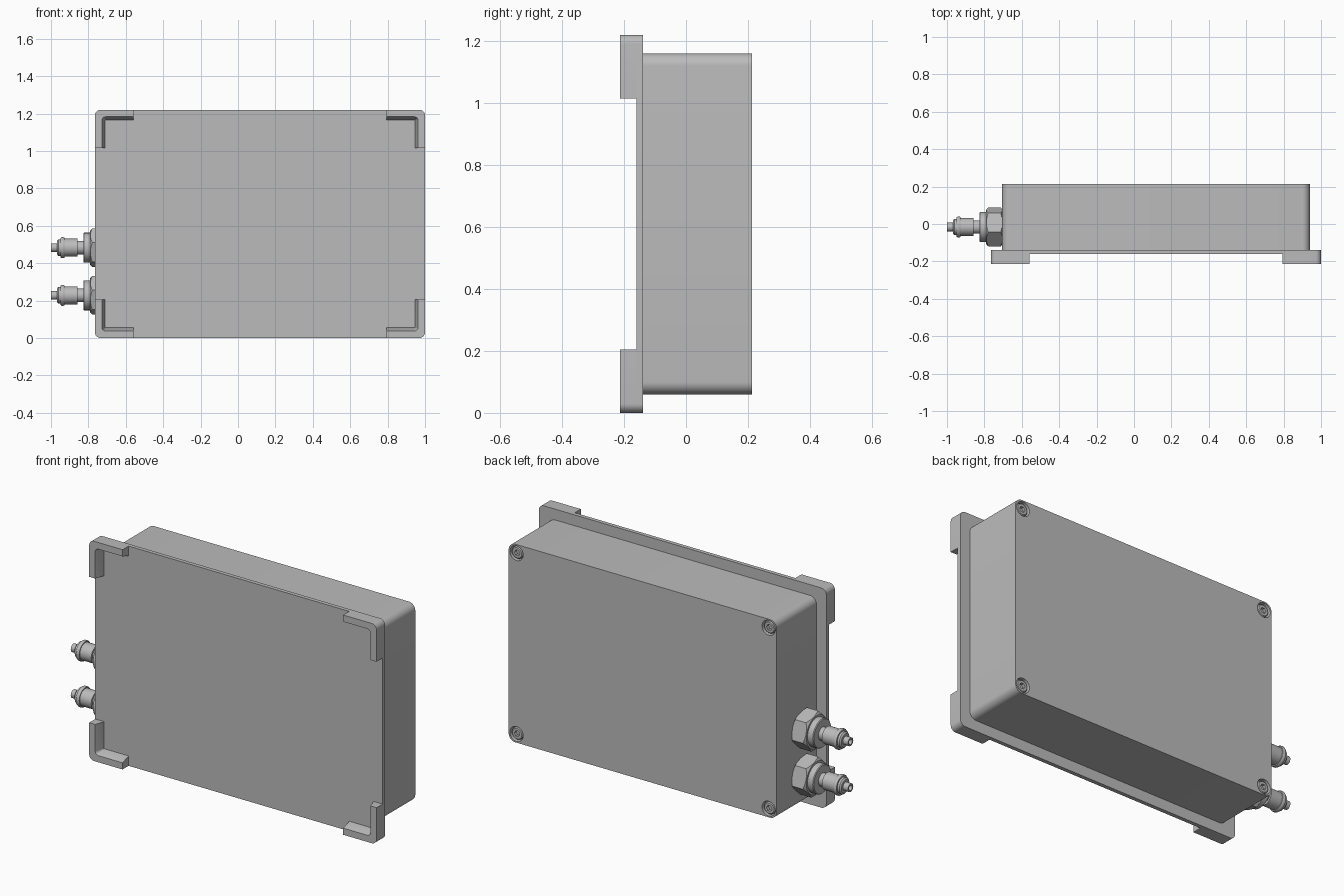
import bpy, bmesh, math
from mathutils import Matrix, Vector

cube = bpy.data.objects.get("Cube")
if cube:
    bpy.data.objects.remove(cube, do_unlink=True)

grey = bpy.data.materials.new("light_grey")
grey.use_nodes = True
grey.diffuse_color = (0.5, 0.5, 0.5, 1)
grey.node_tree.nodes["Principled BSDF"].inputs["Base Color"].default_value = (0.5, 0.5, 0.5, 1)

FRONT, PLATE, REAR, BACK = -0.213, -0.16, -0.138, 0.213
X0, X1, Z0, Z1 = -0.765, 1.0, 0.0, 1.22
WALL = 0.06


def finish(name, bm):
    bmesh.ops.recalc_face_normals(bm, faces=bm.faces)
    mesh = bpy.data.meshes.new(name)
    bm.to_mesh(mesh)
    bm.free()
    mesh.materials.append(grey)
    obj = bpy.data.objects.new(name, mesh)
    bpy.context.collection.objects.link(obj)
    return obj


def activate(obj):
    bpy.ops.object.select_all(action='DESELECT')
    obj.select_set(True)
    bpy.context.view_layer.objects.active = obj


def smooth(obj):
    activate(obj)
    bpy.ops.object.shade_smooth_by_angle(angle=math.radians(35))
    return obj


def cut(obj, cutter, operation):
    mod = obj.modifiers.new("cut", 'BOOLEAN')
    mod.operation, mod.object, mod.solver = operation, cutter, 'EXACT'
    activate(obj)
    bpy.ops.object.modifier_apply(modifier=mod.name)
    bpy.data.objects.remove(cutter, do_unlink=True)


def rounded_slab(name, inset, radius, y0, y1, steps=8):
    """Rounded rectangle in xz, extruded along y."""
    bm = bmesh.new()
    corners = [(X1, Z1, -1, -1), (X0, Z1, 1, -1), (X0, Z0, 1, 1), (X1, Z0, -1, 1)]
    ring = []
    for k, (x, z, sx, sz) in enumerate(corners):
        for i in range(steps + 1):
            a = math.pi / 2 * (k + i / steps)
            ring.append(bm.verts.new((x + sx * (inset + radius) + radius * math.cos(a), y0,
                                      z + sz * (inset + radius) + radius * math.sin(a))))
    face = bm.faces.new(ring)
    out = bmesh.ops.extrude_face_region(bm, geom=[face])
    moved = [v for v in out["geom"] if isinstance(v, bmesh.types.BMVert)]
    bmesh.ops.translate(bm, verts=moved, vec=(0, y1 - y0, 0))
    return finish(name, bm)


def lathe(name, profile, origin, axis, segments=32):
    """Spin (distance, radius) points round an axis; ends are capped."""
    bm = bmesh.new()
    turn = Vector((0, 0, 1)).rotation_difference(Vector(axis)).to_matrix()
    rings = []
    for d, r in profile:
        angles = [math.tau * i / segments for i in range(segments)]
        rings.append([bm.verts.new(turn @ Vector((r * math.cos(a), r * math.sin(a), d)) + Vector(origin))
                      for a in angles])
    for a, b in zip(rings, rings[1:]):
        for i in range(segments):
            j = (i + 1) % segments
            bm.faces.new((a[i], a[j], b[j], b[i]))
    bm.faces.new(rings[0])
    bm.faces.new(rings[-1])
    return finish(name, bm)


def corner_foot(name, x, z, sx, sz, length=0.205, steps=8):
    """L-shaped corner foot with a sloping inner wall."""
    bm = bmesh.new()
    loops = []
    for inset, r, y in ((0, 0.03, REAR), (0, 0.03, FRONT), (0.037, 0.02, FRONT), (0.055, 0.002, PLATE),
                        (0.055, 0.002, REAR)):
        pts = [(length, inset)]
        for i in range(steps + 1):
            a = math.pi / 2 * (1 + i / steps)
            pts.append((inset + r + r * math.cos(a), inset + r - r * math.sin(a)))
        arc = sorted(pts[1:], key=lambda p: p[1] - p[0])
        pts = [pts[0]] + arc + [(inset, length)]
        loops.append([bm.verts.new((x + sx * u, y, z + sz * v)) for u, v in pts])
    for a, b in zip(loops, loops[1:] + loops[:1]):
        for i in range(len(a) - 1):
            bm.faces.new((a[i], a[i + 1], b[i + 1], b[i]))
    for end in (0, -1):
        bm.faces.new([loop[end] for loop in loops])
    return smooth(finish(name, bm))


# Base plate and enclosure
smooth(rounded_slab("base_plate", 0, 0.03, PLATE, REAR))
box = rounded_slab("enclosure", WALL, 0.04, REAR, BACK)

# Corner feet, and recessed socket screws in the back
for side, x, sx in (("right", X0, 1), ("left", X1, -1)):
    for level, z, sz in (("lower", Z0, 1), ("upper", Z1, -1)):
        corner_foot(f"{level}_{side}_foot", x, z, sx, sz)
        spot = (x + sx * (WALL + 0.048), BACK, z + sz * (WALL + 0.048))
        cut(box, lathe("bore", [(-0.03, 0.041), (0.02, 0.041)], spot, (0, 1, 0)), 'DIFFERENCE')
        screw = lathe(f"{level}_{side}_screw", [(-0.032, 0.034), (-0.01, 0.034), (-0.005, 0.029)],
                      spot, (0, 1, 0))
        cut(screw, lathe("socket", [(-0.022, 0.017), (0.01, 0.017)], spot, (0, 1, 0), 6), 'DIFFERENCE')
        smooth(screw)
smooth(box)

# Two cable connectors on the right side
connector = [(0, 0.07), (0.086, 0.07), (0.086, 0.08), (0.118, 0.08), (0.122, 0.076), (0.122, 0.036),
             (0.152, 0.036), (0.152, 0.048), (0.222, 0.048), (0.222, 0.053), (0.228, 0.056),
             (0.238, 0.056), (0.244, 0.052), (0.244, 0.044), (0.256, 0.044), (0.263, 0.036),
             (0.263, 0.023), (0.295, 0.023), (0.295, 0.015), (0.27, 0.015)]
nut_blank = [(-0.002, 0.09), (0.008, 0.108), (0.073, 0.108), (0.086, 0.09)]
for level, z in (("lower", 0.228), ("upper", 0.483)):
    at = Vector((X0 + WALL, -0.016, z))
    smooth(lathe(f"{level}_connector", connector, at, (-1, 0, 0)))
    nut = lathe(f"{level}_hex_nut", [(0, 0.107), (0.086, 0.107)], (0, 0, 0), (-1, 0, 0), 6)
    nut.data.transform(Matrix.Translation(at) @ Matrix.Rotation(math.radians(15), 4, 'X'))
    cut(nut, lathe("chamfer", nut_blank, at, (-1, 0, 0), 48), 'INTERSECT')
    smooth(nut)
